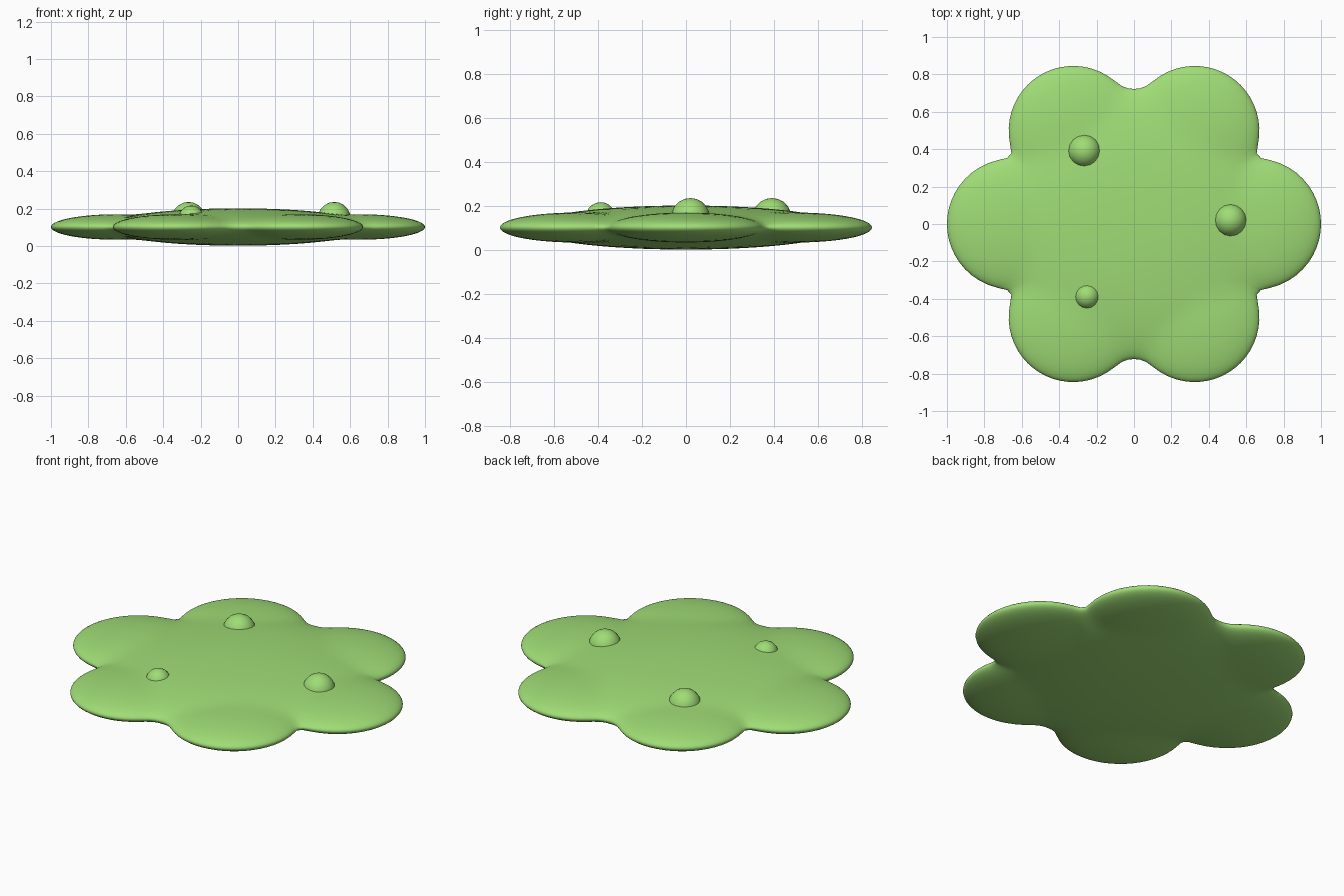
import bpy, bmesh, math

cube = bpy.data.objects.get("Cube")
if cube:
    bpy.data.objects.remove(cube, do_unlink=True)

leaf_green = bpy.data.materials.new("leaf_green")
leaf_green.use_nodes = True
colour = (0.35, 0.72, 0.18, 1)
leaf_green.diffuse_color = colour
leaf_green.node_tree.nodes["Principled BSDF"].inputs["Base Color"].default_value = colour

# Blobs that melt together: centre x, centre y, radius, half height
MID = 0.102
BLOBS = [(0, 0, 0.72, 0.1), (0.65, 0, 0.35, 0.068), (-0.65, 0, 0.35, 0.068)]
BLOBS += [(sx * 0.325, sy * 0.5, 0.345, 0.068) for sx in (-1, 1) for sy in (-1, 1)]
SOFT = 0.0005


def height_squared(x, y):
    """Smooth maximum of the squared half heights of all blobs."""
    vals = [h * h * (1 - ((x - cx) ** 2 + (y - cy) ** 2) / r ** 2) for cx, cy, r, h in BLOBS]
    top = max(vals)
    return top + SOFT * math.log(sum(math.exp((v - top) / SOFT) for v in vals))


def outline_radius(c, s):
    """Outermost point on a ray that still lies inside the body."""
    r = 1.1
    while height_squared(r * c, r * s) < 0:
        r -= 0.01
    low, high = r, r + 0.01
    for _ in range(20):
        mid = (low + high) / 2
        if height_squared(mid * c, mid * s) > 0:
            low = mid
        else:
            high = mid
    return low


def finish(name, bm):
    bmesh.ops.recalc_face_normals(bm, faces=bm.faces)
    for f in bm.faces:
        f.smooth = True
    mesh = bpy.data.meshes.new(name)
    bm.to_mesh(mesh)
    bm.free()
    mesh.materials.append(leaf_green)
    obj = bpy.data.objects.new(name, mesh)
    bpy.context.collection.objects.link(obj)


# Six lobed pad: rings crowd toward the rim so the edge stays round
SEGMENTS, RINGS = 144, 24
bm = bmesh.new()
rays = []
for i in range(SEGMENTS):
    a = math.tau * i / SEGMENTS
    c, s = math.cos(a), math.sin(a)
    rays.append((c, s, outline_radius(c, s)))
rim = [bm.verts.new((c * r, s * r, MID)) for c, s, r in rays]
for side in (1, -1):
    outer = rim
    for k in range(RINGS - 1, 0, -1):
        t = math.sin(math.pi / 2 * k / RINGS)
        ring = []
        for c, s, r in rays:
            x, y = c * r * t, s * r * t
            z = MID + side * math.sqrt(max(height_squared(x, y), 0))
            ring.append(bm.verts.new((x, y, z)))
        for i in range(SEGMENTS):
            j = (i + 1) % SEGMENTS
            bm.faces.new((outer[i], outer[j], ring[j], ring[i]))
        outer = ring
    tip = bm.verts.new((0, 0, MID + side * math.sqrt(height_squared(0, 0))))
    for i in range(SEGMENTS):
        bm.faces.new((outer[i], outer[(i + 1) % SEGMENTS], tip))
finish("lobed_pad", bm)

# Round bumps half sunk into the top
BUMPS = {
    "left_bump": (0.515, 0.02, 0.148, 0.088),
    "back_bump": (-0.265, 0.39, 0.147, 0.089),
    "front_bump": (-0.25, -0.387, 0.149, 0.068),
}
for name, (x, y, z, radius) in BUMPS.items():
    bm = bmesh.new()
    bmesh.ops.create_uvsphere(bm, u_segments=16, v_segments=10, radius=radius)
    bmesh.ops.translate(bm, verts=bm.verts, vec=(x, y, z))
    finish(name, bm)
